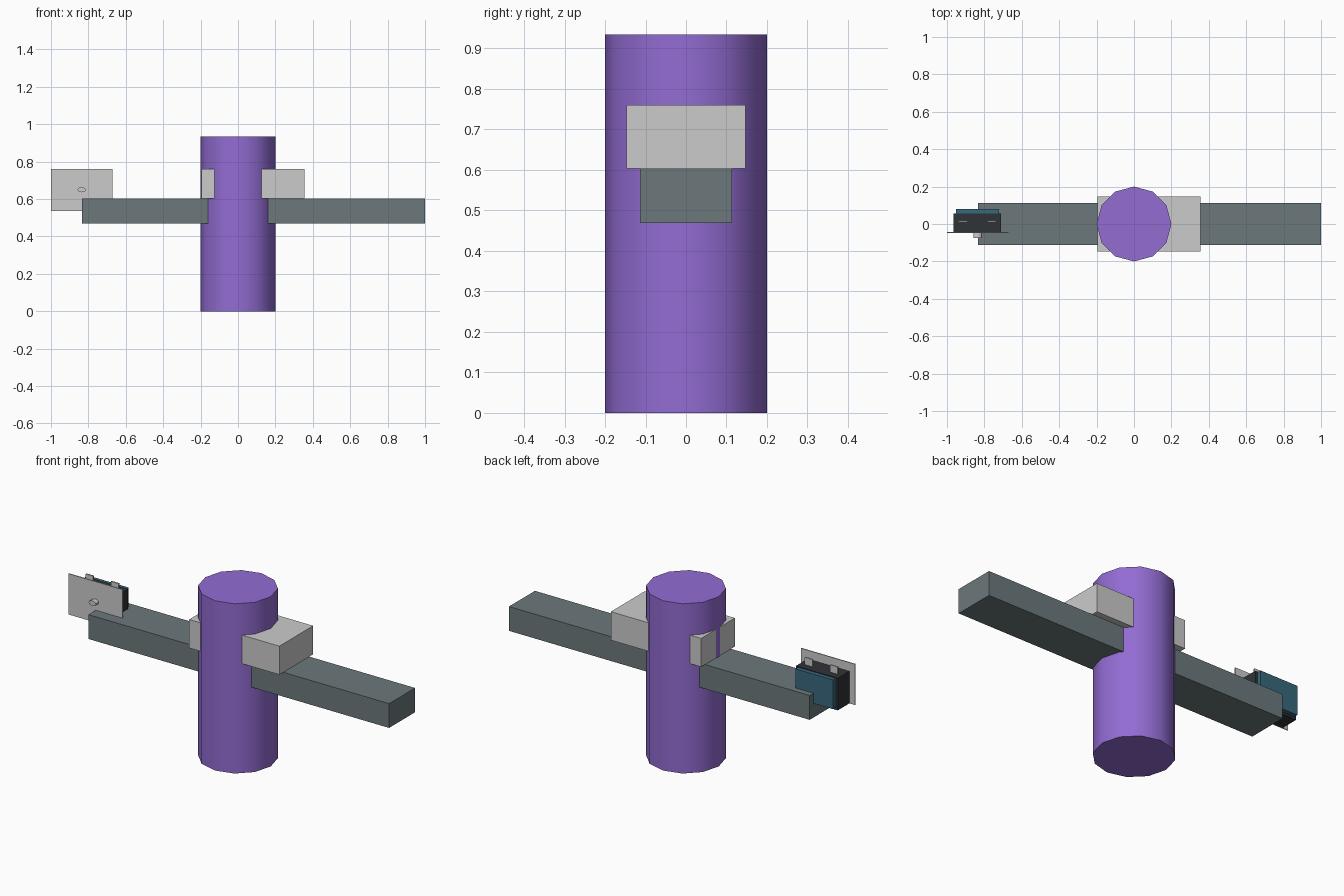
import bpy
import math

if "Cube" in bpy.data.objects:
    bpy.data.objects.remove(bpy.data.objects["Cube"])


def material(name, color):
    m = bpy.data.materials.new(name)
    m.diffuse_color = (*color, 1)
    m.use_nodes = True
    m.node_tree.nodes["Principled BSDF"].inputs["Base Color"].default_value = m.diffuse_color
    return m


def box(name, x, y, z, mat=None):
    # Box from (min, max) ranges on each axis
    r = (x, y, z)
    bpy.ops.mesh.primitive_cube_add(size=1, location=[(a + b) / 2 for a, b in r])
    o = bpy.context.object
    o.name = name
    o.scale = [b - a for a, b in r]
    bpy.ops.object.transform_apply(location=False, rotation=False, scale=True)
    if mat:
        o.data.materials.append(mat)
    return o


purple = material("purple", (0.29, 0.15, 0.65))
slate = material("slate", (0.15, 0.19, 0.20))
black = material("black", (0.03, 0.033, 0.038))
teal = material("teal", (0.04, 0.14, 0.20))

# Central post, 12 sides with a vertex on each axis
bpy.ops.mesh.primitive_cylinder_add(vertices=12, radius=0.2, depth=0.935,
                                    location=(0, 0, 0.4675))
post = bpy.context.object
post.name = "post"
post.data.materials.append(purple)
bpy.ops.object.shade_smooth_by_angle(angle=math.radians(40))

# Crossbar and the block seated on it
box("crossbar", (-0.833, 1.0), (-0.113, 0.113), (0.469, 0.603), slate)
box("clamp_block", (-0.195, 0.355), (-0.147, 0.147), (0.603, 0.76))

# Switch on the bar's left end: face plate, body, rear cover
box("switch_plate", (-1.0, -0.67), (-0.049, -0.044), (0.535, 0.76))
box("switch_body", (-0.965, -0.71), (-0.044, 0.057), (0.535, 0.712), black)
box("switch_cover", (-0.953, -0.723), (0.057, 0.08), (0.547, 0.708), teal)

# Terminals standing on the body
for i, x in enumerate((-0.914, -0.76)):
    box(f"terminal_{i}", (x - 0.023, x + 0.023), (0.012, 0.019), (0.70, 0.752))

# Push button on the plate front
bpy.ops.mesh.primitive_cylinder_add(vertices=12, radius=1, depth=1,
                                    location=(-0.836, -0.061, 0.65),
                                    rotation=(math.pi / 2, 0, 0))
button = bpy.context.object
button.name = "switch_button"
button.scale = (0.022, 0.014, 0.028)
